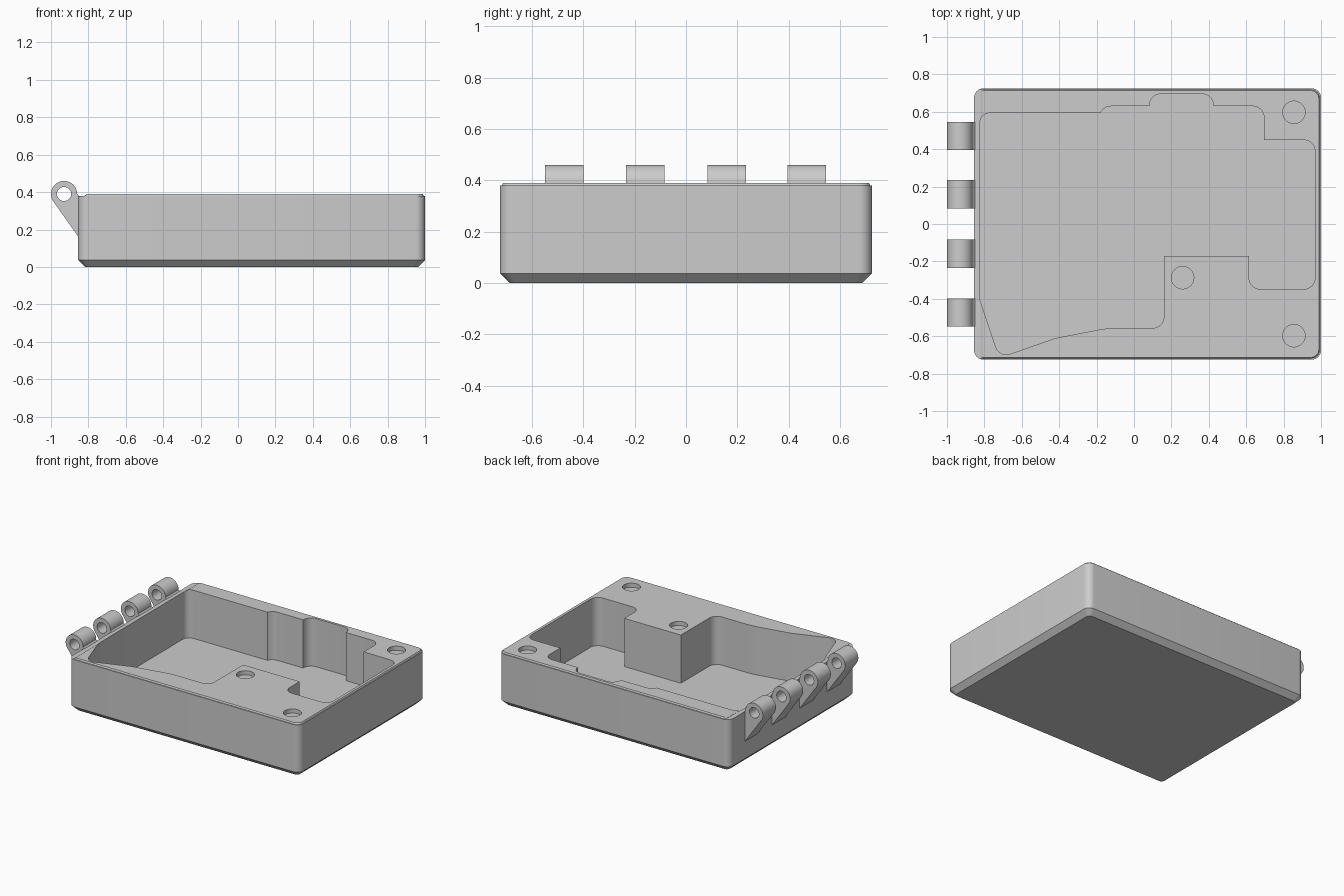
import bpy, bmesh, math
from mathutils import Vector

if "Cube" in bpy.data.objects:
    bpy.data.objects.remove(bpy.data.objects["Cube"], do_unlink=True)

grey = bpy.data.materials.new("plain light grey")
grey.use_nodes = True
colour = (0.604, 0.604, 0.604, 1)
grey.diffuse_color = colour
grey.node_tree.nodes["Principled BSDF"].inputs["Base Color"].default_value = colour


def rounded(corners, steps=8):
    """Outline through (x, y, radius) corners with tangent arcs."""
    pts = []
    for i, (x, y, r) in enumerate(corners):
        p = Vector((x, y))
        if r == 0:
            pts.append(p)
            continue
        a = (Vector(corners[i - 1][:2]) - p).normalized()
        b = (Vector(corners[(i + 1) % len(corners)][:2]) - p).normalized()
        half = math.acos(a.dot(b)) / 2
        mid = p + (a + b).normalized() * r / math.sin(half)
        u = p + a * r / math.tan(half) - mid
        v = p + b * r / math.tan(half) - mid
        start = math.atan2(u.y, u.x)
        sweep = math.atan2(u.x * v.y - u.y * v.x, u.dot(v))
        for k in range(steps + 1):
            t = start + sweep * k / steps
            pts.append(mid + Vector((math.cos(t), math.sin(t))) * r)
    return pts


def rectangle(x0, x1, y, r_left, r_right):
    return rounded([(x0, -y, r_left), (x1, -y, r_right), (x1, y, r_right), (x0, y, r_left)])


def circle(x, y, r, n=32):
    return [Vector((x + r * math.cos(math.tau * k / n), y + r * math.sin(math.tau * k / n)))
            for k in range(n)]


def loft(name, rings, place=lambda p, h: (p.x, p.y, h)):
    """Solid through (height, outline) rings that share a point count."""
    bm = bmesh.new()
    loops = [[bm.verts.new(place(p, h)) for p in pts] for h, pts in rings]
    for low, high in zip(loops, loops[1:]):
        for i in range(len(low)):
            bm.faces.new((low[i - 1], low[i], high[i], high[i - 1]))
    bm.faces.new(loops[0][::-1])
    bm.faces.new(loops[-1])
    bmesh.ops.recalc_face_normals(bm, faces=bm.faces)
    mesh = bpy.data.meshes.new(name)
    bm.to_mesh(mesh)
    bm.free()
    mesh.materials.append(grey)
    obj = bpy.data.objects.new(name, mesh)
    bpy.context.collection.objects.link(obj)
    return obj


def activate(obj):
    bpy.ops.object.select_all(action='DESELECT')
    obj.select_set(True)
    bpy.context.view_layer.objects.active = obj


def combine(obj, tool, operation):
    tool.hide_render = True
    mod = obj.modifiers.new(operation.lower(), 'BOOLEAN')
    mod.operation, mod.solver, mod.object = operation, 'EXACT', tool
    activate(obj)
    bpy.ops.object.modifier_apply(modifier=mod.name)
    bpy.data.objects.remove(tool, do_unlink=True)


def smooth(obj):
    activate(obj)
    bpy.ops.object.shade_smooth_by_angle(angle=math.radians(25))


# Tray body with a chamfered underside
outer = rectangle(-0.855, 1, 0.725, 0.05, 0.05)
base = rectangle(-0.818, 0.963, 0.688, 0.025, 0.025)
tray = loft("tray_body", [(0, base), (0.037, outer), (0.38, outer)])

# Raised lip, sloped along the hinge side
lip_low = rectangle(-0.82, 0.993, 0.718, 0.003, 0.045)
lip_high = rectangle(-0.807, 0.988, 0.713, 0.003, 0.042)
combine(tray, loft("lip", [(0.3, lip_low), (0.381, lip_low), (0.39, lip_high)]), 'UNION')

# Pocket following the stepped outline
R = 0.06
pocket = rounded([
    (-0.823, 0.593, 0.05), (-0.18, 0.593, 0), (-0.165, 0.615, 0), (-0.145, 0.627, 0),
    (-0.12, 0.63, 0), (0.083, 0.63, 0), (0.083, 0.695, R), (0.425, 0.695, R),
    (0.425, 0.63, 0), (0.695, 0.63, R), (0.695, 0.449, 0), (0.968, 0.449, R),
    (0.968, -0.348, R), (0.615, -0.348, R), (0.615, -0.17, 0), (0.16, -0.17, 0),
    (0.16, -0.556, R), (-0.14, -0.556, 0.5), (-0.42, -0.61, 0.3), (-0.72, -0.715, R),
    (-0.823, -0.406, 0)])
combine(tray, loft("pocket_cutter", [(0.04, pocket), (0.6, pocket)]), 'DIFFERENCE')

# Shallow round recesses in the rim
for x, y in ((0.855, 0.597), (0.855, -0.597), (0.26, -0.287)):
    ring = circle(x, y, 0.06)
    combine(tray, loft("recess_cutter", [(0.36, ring), (0.6, ring)]), 'DIFFERENCE')
smooth(tray)

# Hinge knuckles: round eye with a tangent gusset running down the wall
cx, cz, r = -0.93, 0.39, 0.07
arc = [math.radians(215 * k / 28) for k in range(29)]
profile = [Vector((cx + r * math.cos(a), cz + r * math.sin(a))) for a in arc]
profile += [Vector((-0.855, 0.163)), Vector((-0.845, 0.163)), Vector((-0.845, 0.375))]
bore = circle(cx, cz, 0.038)
along_y = lambda p, h: (p.x, h, p.y)
for i, y in enumerate((-0.474, -0.159, 0.159, 0.471)):
    knuckle = loft(f"hinge_knuckle_{i + 1}", [(y - 0.075, profile), (y + 0.075, profile)], along_y)
    combine(knuckle, loft("bore_cutter", [(y - 0.2, bore), (y + 0.2, bore)], along_y), 'DIFFERENCE')
    smooth(knuckle)
